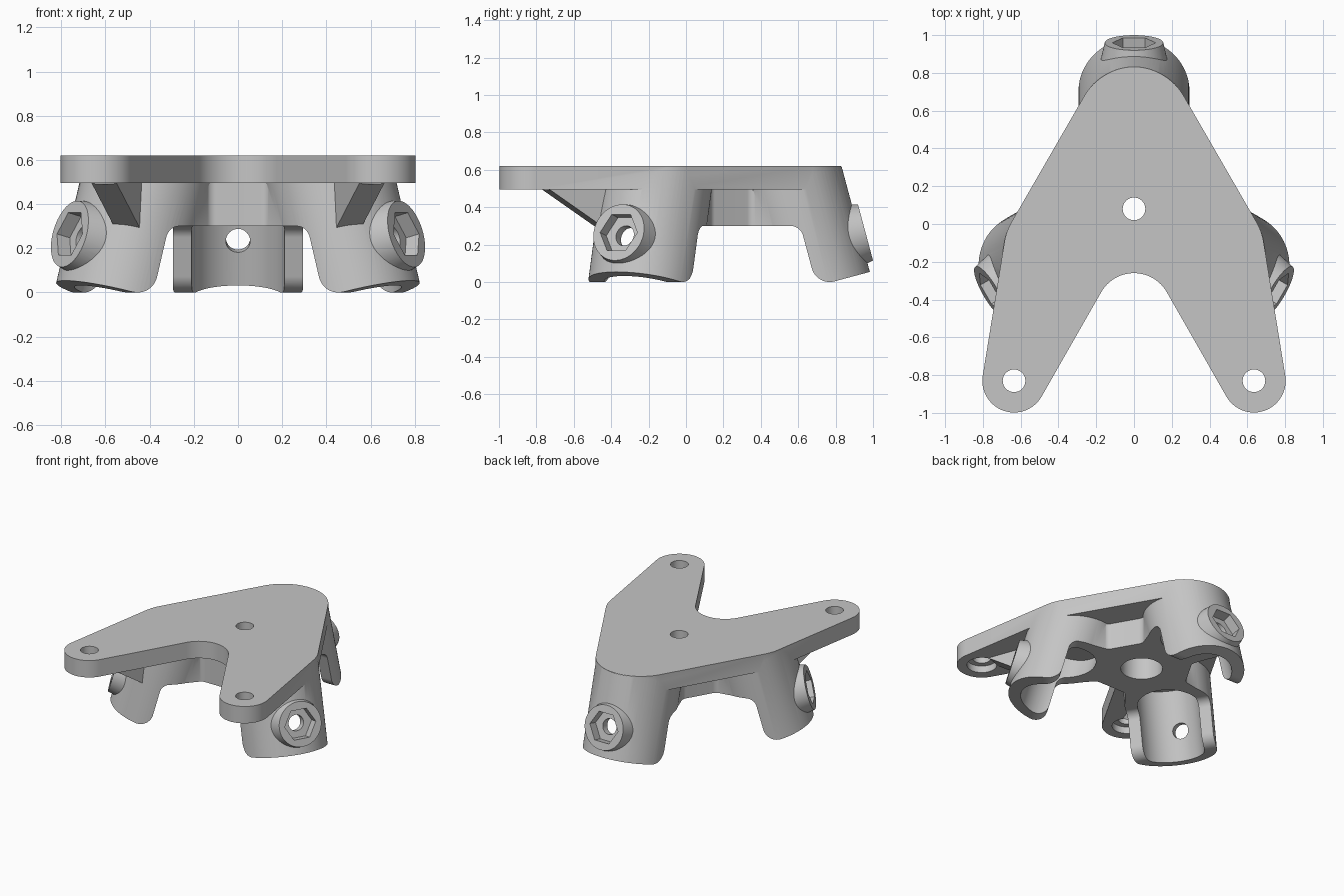
import bpy, bmesh, math
from math import sin, cos, pi, radians
from mathutils import Matrix

cube = bpy.data.objects.get("Cube")
if cube:
    bpy.data.objects.remove(cube, do_unlink=True)

grey = bpy.data.materials.new("light grey")
grey.use_nodes = True
COLOUR = (0.56, 0.56, 0.56, 1)
grey.diffuse_color = COLOUR
grey.node_tree.nodes["Principled BSDF"].inputs["Base Color"].default_value = COLOUR

TOP, UNDER, BODY = 0.62, 0.495, 0.3    # plate top, plate underside, hub underside
TILT = radians(15)
REACH = 0.446                          # hub centre to leg axis at plate top
STEP = radians(5)


def outline(circles):
    """Counter-clockwise outline of tangent lines and arcs; negative radius = concave."""
    n = len(circles)
    normals = []
    for i in range(n):
        x1, y1, r1 = circles[i]
        x2, y2, r2 = circles[(i + 1) % n]
        ratio = (r1 - r2) / math.hypot(x2 - x1, y2 - y1)
        normals.append(math.atan2(y2 - y1, x2 - x1) - math.acos(max(-1, min(1, ratio))))
    pts = []
    for i, (x, y, r) in enumerate(circles):
        if r == 0:
            pts.append((x, y))
            continue
        a = normals[i - 1]
        turn = (normals[i] - a) % (2 * pi) if r > 0 else -((a - normals[i]) % (2 * pi))
        if abs(turn) > 6.2:
            turn = 0
        steps = max(1, math.ceil(abs(turn) / STEP))
        for k in range(steps + 1):
            b = a + turn * k / steps
            pts.append((x + r * cos(b), y + r * sin(b)))
    return pts


def ring(r, sides=64, phase=0.0):
    """Regular polygon; phase turns it by a part of one side."""
    angles = [2 * pi * (k + phase) / sides for k in range(sides)]
    return [(r * cos(a), r * sin(a)) for a in angles]


def prism(name, pts, z0, z1, matrix=Matrix(), taper=1.0):
    bm = bmesh.new()
    low = [bm.verts.new((x, y, z0)) for x, y in pts]
    high = [bm.verts.new((x * taper, y * taper, z1)) for x, y in pts]
    bm.faces.new(low[::-1])
    bm.faces.new(high)
    for i in range(len(pts)):
        j = (i + 1) % len(pts)
        bm.faces.new((low[i], low[j], high[j], high[i]))
    bm.transform(matrix)
    bmesh.ops.recalc_face_normals(bm, faces=bm.faces[:])
    mesh = bpy.data.meshes.new(name)
    bm.to_mesh(mesh)
    bm.free()
    mesh.materials.append(grey)
    obj = bpy.data.objects.new(name, mesh)
    bpy.context.collection.objects.link(obj)
    return obj


def combine(target, tool, operation):
    mod = target.modifiers.new(operation.lower(), 'BOOLEAN')
    mod.operation = operation
    mod.solver = 'EXACT'
    mod.object = tool
    bpy.context.view_layer.objects.active = target
    bpy.ops.object.modifier_apply(modifier=mod.name)
    bpy.data.objects.remove(tool, do_unlink=True)


def move(x, y, z):
    return Matrix.Translation((x, y, z))


def leg_point(u, t):
    """Radial plane position: u outward from the leg axis, t down along it."""
    return (REACH + u * cos(TILT) + t * sin(TILT), TOP - t * cos(TILT) + u * sin(TILT))


HUB = move(0, 0.08, 0)
SIDEWAYS = Matrix(((0, 0, 1, 0), (1, 0, 0, 0), (0, 1, 0, 0), (0, 0, 0, 1)))

# Top plate with nose, two hips, two ears and a front notch
EAR = (0.635, -0.83)
HIP = (0.386, -0.143)
plate = prism("mounting_bracket", outline([
    (0, 0.526, 0.304), (-HIP[0], HIP[1], 0.304), (-EAR[0], EAR[1], 0.168),
    (0, -0.46, -0.2), (EAR[0], EAR[1], 0.168), (HIP[0], HIP[1], 0.304)]), UNDER, TOP)

# Three-lobed hub below the plate
lobes = []
for k in range(3):
    a = radians(90 + 120 * k)
    g = a + radians(60)
    lobes.append((0.497 * cos(a), 0.497 * sin(a), 0.28))
    for side in (-0.1, 0.1):
        lobes.append((0.37 * cos(g) - side * sin(g), 0.37 * sin(g) + side * cos(g), -0.05))
combine(plate, prism("hub", outline(lobes), BODY, UNDER + 0.02, HUB), 'UNION')

# Tilted legs, opened on the inner side, each with a tapered screw boss
opening = outline([
    (-0.2, BODY, 0), (-0.2, -0.5, 0), (*leg_point(0.6, 1.0), 0), (*leg_point(0.6, 0.665), 0),
    (*leg_point(0.1, 0.565), -0.1), (*leg_point(-0.07, 0.385), 0.07)])
cutters = []
for k in range(3):
    spin = HUB @ Matrix.Rotation(radians(120 * k), 4, 'Z')
    frame = spin @ move(0, REACH, TOP) @ Matrix.Rotation(TILT, 4, 'X')
    across = frame @ move(0, 0, -0.455) @ Matrix.Rotation(-pi / 2, 4, 'X')
    leg = prism("leg", ring(0.295, 96, 0.37), -0.8, 0.15, frame)
    combine(leg, prism("leg_opening", opening, -0.5, 0.5, spin @ SIDEWAYS), 'DIFFERENCE')
    combine(leg, prism("leg_top_trim", ring(2, 4, 0.3), TOP - 0.002, 1.5), 'DIFFERENCE')
    combine(leg, prism("boss", ring(0.195, 64, 0.41), 0.15, 0.327, across, 0.155 / 0.195), 'UNION')
    combine(plate, leg, 'UNION')
    cutters += [
        prism("tube_bore", ring(0.21, 96, 0.43), -0.9, -0.17, frame),
        prism("nut_pocket", ring(0.115, 6), 0.258, 0.5, across),
        prism("screw_hole", ring(0.055, 32, 0.29), 0.1, 0.5, across)]

# Gusset ribs from the front legs to the ears
for s in (-1, 1):
    heading = math.atan2(EAR[1] - HIP[1], s * (EAR[0] - HIP[0]))
    place = move(s * HIP[0], HIP[1], 0) @ Matrix.Rotation(heading - pi / 2, 4, 'Z') @ SIDEWAYS
    profile = [(0.2, 0.52), (0.33, 0.287), (0.646, UNDER), (0.646, 0.52)]
    combine(plate, prism("rib", profile, -0.06, 0.06, place), 'UNION')

# Plate holes with wider recesses underneath
for x, y, wide, low, high in ((0, 0.08, 0.14, 0.2, 0.5),
                              (EAR[0], EAR[1], 0.1, UNDER - 0.005, 0.545),
                              (-EAR[0], EAR[1], 0.1, UNDER - 0.005, 0.545)):
    cutters.append(prism("plate_hole", ring(0.06, 32), 0.2, 0.8, move(x, y, 0)))
    cutters.append(prism("hole_recess", ring(wide, 48), low, high, move(x, y, 0)))

for cutter in cutters:
    combine(plate, cutter, 'DIFFERENCE')

# Smooth curves, keep sharp edges
bpy.ops.object.select_all(action='DESELECT')
plate.select_set(True)
bpy.context.view_layer.objects.active = plate
bpy.ops.object.shade_smooth_by_angle(angle=radians(25))
